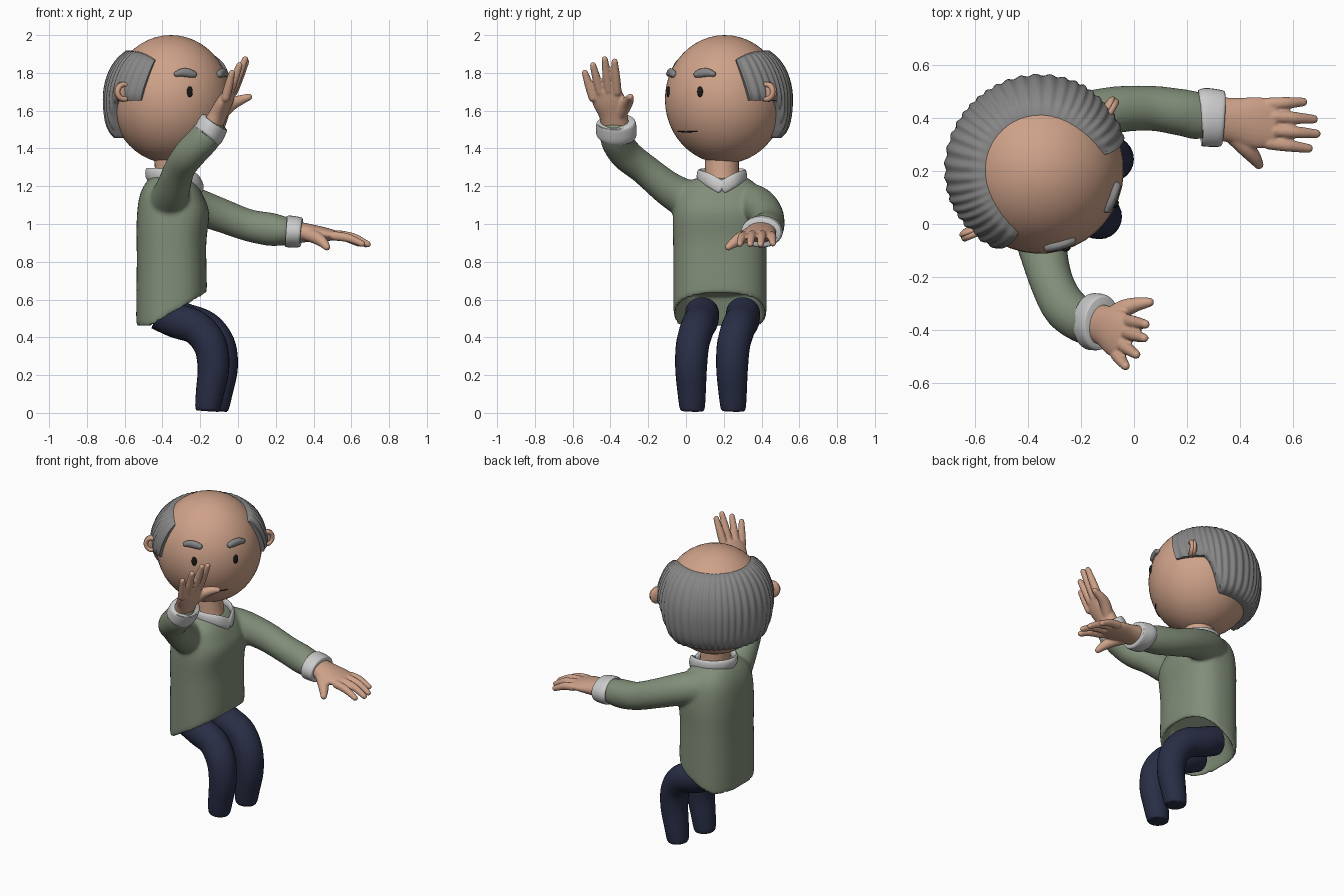
import bpy, bmesh
from math import sin, cos, pi, radians, sqrt
from mathutils import Vector, Matrix

if "Cube" in bpy.data.objects:
    bpy.data.objects.remove(bpy.data.objects["Cube"])


def material(name, rgb):
    m = bpy.data.materials.new(name)
    m.diffuse_color = (*rgb, 1)
    m.use_nodes = True
    m.node_tree.nodes["Principled BSDF"].inputs["Base Color"].default_value = m.diffuse_color
    return m


SKIN = material("skin", (.62, .36, .25))
WOOL = material("wool", (.22, .27, .19))
NAVY = material("navy", (.022, .027, .06))
HAIR = material("hair_grey", (.24, .24, .24))
BLACK = material("black", (.01, .01, .01))


def finish(name, bm, mat=None, voxel=0, smooth=4, matrix=None):
    """Turn a bmesh into a smooth object, optionally fusing its solids."""
    bmesh.ops.recalc_face_normals(bm, faces=bm.faces)
    me = bpy.data.meshes.new(name)
    bm.to_mesh(me)
    bm.free()
    ob = bpy.data.objects.new(name, me)
    bpy.context.collection.objects.link(ob)
    if mat:
        me.materials.append(mat)
    if matrix:
        ob.matrix_world = matrix
    bpy.ops.object.select_all(action='DESELECT')
    ob.select_set(True)
    bpy.context.view_layer.objects.active = ob
    bpy.ops.object.shade_smooth_by_angle(angle=radians(50))
    if voxel:
        r = ob.modifiers.new("fuse", 'REMESH')
        r.mode, r.voxel_size, r.use_smooth_shade = 'VOXEL', voxel, True
        s = ob.modifiers.new("soften", 'SMOOTH')
        s.factor, s.iterations = .5, smooth
    return ob


def spline(pts, n):
    out = []
    for i in range(len(pts) - 1):
        p = [pts[max(0, min(len(pts) - 1, i + k))] for k in (-1, 0, 1, 2)]
        for j in range(n):
            t = j / n
            out.append([.5 * (2 * b + (c - a) * t + (2 * a - 5 * b + 4 * c - d) * t * t
                        + (3 * b - a - 3 * c + d) * t ** 3) for a, b, c, d in zip(*p)])
    return out + [list(pts[-1])]


def tube(bm, pts, wide=(0, 1, 0), n=4, sides=24, round_ends=True, level=False, power=2):
    """Loft ellipses along points (x, y, z, half width[, half thickness])."""
    ps = spline([p if len(p) == 5 else (*p, p[3]) for p in pts], n)
    rings = []
    for i, p in enumerate(ps):
        a, b = ps[max(0, i - 1)], ps[min(len(ps) - 1, i + 1)]
        t = Vector((0, 0, 1)) if level else (Vector(b[:3]) - Vector(a[:3])).normalized()
        w = Vector(wide)
        w = (w - t * w.dot(t)).normalized()
        rings.append((Vector(p[:3]), t, w, t.cross(w), p[3], p[4]))
    if round_ends:
        def cap(ring, sign):
            c, t, w, m, rw, rn = ring
            return [(c + t * sign * sin(q) * min(rw, rn), t, w, m, rw * cos(q), rn * cos(q))
                    for q in (.4, .8, 1.15, 1.45)]
        rings = cap(rings[0], -1)[::-1] + rings + cap(rings[-1], 1)
    sp = lambda v: (1 if v >= 0 else -1) * abs(v) ** (2 / power)
    loops = [[bm.verts.new(c + w * rw * sp(cos(2 * pi * k / sides)) + m * rn * sp(sin(2 * pi * k / sides)))
              for k in range(sides)] for c, t, w, m, rw, rn in rings]
    for A, B in zip(loops, loops[1:]):
        for k in range(sides):
            bm.faces.new((A[k], A[k - 1], B[k - 1], B[k]))
    bm.faces.new(loops[0])
    bm.faces.new(loops[-1][::-1])


# Sweater: torso with recessed slanted hem, fused with both sleeves
bm = bmesh.new()
X, Y = -.352, .18
tube(bm, [(X, Y, .62, .19, .13), (X, Y, .52, .215, .155), (X, Y, .47, .23, .17), (X, Y, .46, .243, .183),
          (X, Y, .52, .247, .187), (X, Y, .8, .247, .184), (-.345, Y, 1.0, .25, .192),
          (-.355, Y, 1.12, .235, .172), (-.36, Y, 1.19, .205, .145), (-.36, .19, 1.24, .14, .11),
          (-.36, .19, 1.255, .09, .08)],
     sides=48, round_ends=False, level=True, power=2.5)
for v in bm.verts:
    lift = max(0, min(.17, (v.co.x + .46) * .6)) if v.co.z < 1.25 else 0
    v.co.z += lift * max(0, 1 - (v.co.z - .46) / .79)
tube(bm, [(-.37, .04, 1.11, .11), (-.345, -.09, 1.185, .092), (-.31, -.22, 1.29, .082),
          (-.26, -.315, 1.365, .085), (-.19, -.365, 1.44, .085), (-.15, -.372, 1.49, .083)], (0, .6, -.8))
tube(bm, [(-.38, .29, 1.12, .11), (-.25, .375, 1.1, .1), (-.1, .425, 1.05, .09),
          (.05, .437, .995, .085), (.17, .422, .972, .088), (.24, .407, .963, .09, .078)])
finish("sweater", bm, WOOL, .011, 5)

# Shirt cuffs
bm = bmesh.new()
tube(bm, [(-.165, -.368, 1.465, .1, .078), (-.155, -.368, 1.48, .108, .083),
          (-.13, -.37, 1.53, .106, .08), (-.123, -.371, 1.542, .097, .072)],
     (-.25, -.9, -.2), round_ends=False, sides=32)
finish("right_cuff", bm)
bm = bmesh.new()
tube(bm, [(.25, .403, .962, .1, .075), (.265, .403, .961, .11, .084),
          (.325, .397, .956, .107, .08), (.337, .396, .955, .098, .07)], round_ends=False, sides=32)
finish("left_cuff", bm)


# Hands: palm, four fingers and thumb fused together
def hand(name, wide, palm, fingers, thumb):
    bm = bmesh.new()
    tube(bm, palm, wide)
    for base, tip, bend in fingers:
        mid = [(a + b) / 2 for a, b in zip(base, tip)]
        mid[2] += bend
        tube(bm, [(*base, .025), (*mid, .023), (*tip, .017)], wide, sides=14)
    tube(bm, thumb, wide, sides=16)
    finish(name, bm, SKIN, .006, 3)


hand("right_hand", (-.3, -.9, -.22),
     [(-.145, -.372, 1.5, .072, .055), (-.105, -.385, 1.58, .078, .047),
      (-.07, -.408, 1.65, .09, .04), (-.045, -.427, 1.7, .084, .028)],
     [((-.025, -.365, 1.7), (.043, -.378, 1.86), 0), ((-.03, -.41, 1.71), (.038, -.43, 1.872), 0),
      ((-.045, -.455, 1.7), (.008, -.492, 1.84), 0), ((-.065, -.492, 1.67), (-.032, -.535, 1.8), 0)],
     [(-.1, -.355, 1.57, .035), (-.04, -.32, 1.63, .034), (.01, -.303, 1.655, .027), (.058, -.295, 1.672, .018)])
hand("left_hand", (0, 1, 0),
     [(.3, .4, .958, .08, .058), (.38, .39, .952, .086, .048),
      (.46, .382, .945, .097, .037), (.52, .38, .94, .09, .025)],
     [((.51, .305, .937), (.658, .285, .895), .01), ((.53, .352, .942), (.687, .34, .893), .012),
      ((.53, .405, .943), (.677, .395, .892), .012), ((.51, .452, .938), (.637, .46, .897), .01)],
     [(.37, .34, .945, .036), (.42, .29, .925, .034), (.452, .252, .9, .027), (.47, .225, .878, .019)])

# Trouser legs
for name, dx, dy in (("right_leg", 0, 0), ("left_leg", .045, .217)):
    bm = bmesh.new()
    tube(bm, [(-.42 + dx, .085 + dy, .53, .09), (-.33 + dx, .08 + dy, .49, .092), (-.22 + dx, .06 + dy, .45, .09),
              (-.148 + dx, .035 + dy, .36, .088), (-.13 + dx, .027 + dy, .24, .084),
              (-.148 + dx, .03 + dy, .11, .075), (-.16 + dx, .033 + dy, .03, .067), (-.162 + dx, .033 + dy, .01, .058)],
         round_ends=False, n=6)
    finish(name, bm, NAVY)

# Neck and shirt collar
bm = bmesh.new()
tube(bm, [(-.325, .19, 1.18, .09), (-.345, .19, 1.25, .09), (-.36, .19, 1.42, .09)], round_ends=False)
finish("neck", bm, SKIN)
half = [(-.195, .195, 1.195), (-.225, .265, 1.235), (-.3, .308, 1.25), (-.39, .3, 1.258), (-.455, .25, 1.262)]
for name, s in (("left_collar", 1), ("right_collar", -1)):
    bm = bmesh.new()
    tube(bm, [(x, .19 + s * (y - .19), z, .035, .013) for x, y, z in half + [(-.478, .19, 1.262)]],
         (-.1, 0, 1), sides=16)
    finish(name, bm)

# Head: local frame faces -y, turned 42 degrees
HEAD = Matrix.Translation((-.355, .205, 1.66)) @ Matrix.Rotation(radians(42), 4, 'Z')
RX, RZ = .317, .34


def blob(name, loc, scale, mat, spin=(0, 0, 0)):
    bm = bmesh.new()
    bmesh.ops.create_uvsphere(bm, u_segments=40, v_segments=24, radius=1)
    turn = Matrix.Rotation(spin[2], 4, 'Z') @ Matrix.Rotation(spin[1], 4, 'Y')
    bmesh.ops.transform(bm, verts=bm.verts, matrix=Matrix.Translation(loc) @ turn @ Matrix.Diagonal((*scale, 1)))
    return finish(name, bm, mat, matrix=HEAD)


def radius(z):
    return RX * sqrt(max(0, 1 - (z / RZ) ** 2))


blob("head", (0, 0, 0), (RX, RX, RZ), SKIN)
for side, s in (("left", 1), ("right", -1)):
    a = s * radians(23.5)
    r = radius(.04)
    blob(side + "_eye", (r * sin(a), -r * cos(a), .04), (.016, .01, .029), BLACK, (0, 0, a))
    # Brow bent around the forehead
    bm = bmesh.new()
    tube(bm, [((radius(.14) + .006) * sin(s * radians(d)), -(radius(.14) + .006) * cos(radians(d)), z, w, .017)
              for d, z, w in ((18, .132, .018), (23, .139, .023), (30, .142, .022), (36, .134, .015))], (0, 0, 1))
    finish(side + "_brow", bm, HAIR, matrix=HEAD)
    # Ear with raised rim
    blob(side + "_ear", (s * .345, 0, .04), (.05, .02, .053), SKIN, (0, 0, s * .35))
    bm = bmesh.new()
    ring = [(s * (.347 + .035 * cos(q)), -.014 + .012 * cos(q), .04 + .039 * sin(q), .014)
            for q in [radians(d) for d in range(-130, 131, 20)]]
    tube(bm, ring, (.1, 1, 0), n=2, sides=12)
    finish(side + "_ear_rim", bm, SKIN, matrix=HEAD)

# Mouth line
bm = bmesh.new()
tube(bm, [(radius(-.17) * sin(radians(d)), -radius(-.17) * cos(radians(d)), -.172 + .00001 * d * d, .003)
          for d in range(-16, 17, 4)], (0, 0, 1), sides=8)
finish("mouth", bm, BLACK, matrix=HEAD)

# Hair: ridged band round the back of the head, dropping behind the ears
bm = bmesh.new()
COLS, ROWS, cols = 180, 16, []
for i in range(COLS + 1):
    u = 2 * i / COLS - 1
    k = max(0, min(1, (abs(u) * 109 - 56) / 24))
    zb = -.205 + .2 * k * k * (3 - 2 * k)
    zt = .258 - .05 * abs(u) ** 6
    inner, outer = [], []
    for j in range(ROWS + 1):
        s = j / ROWS
        z = zb + (zt - zb) * s
        f = radians(u * (109 + 10 * s))
        full = .358 * sqrt(1 - (z / (.365 if z > 0 else .5)) ** 2) - radius(z)
        th = full * (1 - .45 * u ** 6) * (.6 + .4 * (1 - abs(2 * s - 1) ** 6)) + .004 * sin(u * 95 + 2 * sin(u * 9))
        for lst, r in ((inner, radius(z) - .012), (outer, radius(z) + th)):
            lst.append(bm.verts.new((r * sin(f), r * cos(f), z)))
    cols.append(inner + outer[::-1])
N = len(cols[0])
for A, B in zip(cols, cols[1:]):
    for k in range(N):
        bm.faces.new((A[k - 1], A[k], B[k], B[k - 1]))
for C in (cols[0], cols[-1]):
    for k in range(ROWS):
        bm.faces.new((C[k], C[k + 1], C[N - 2 - k], C[N - 1 - k]))
finish("hair", bm, HAIR, matrix=HEAD)
